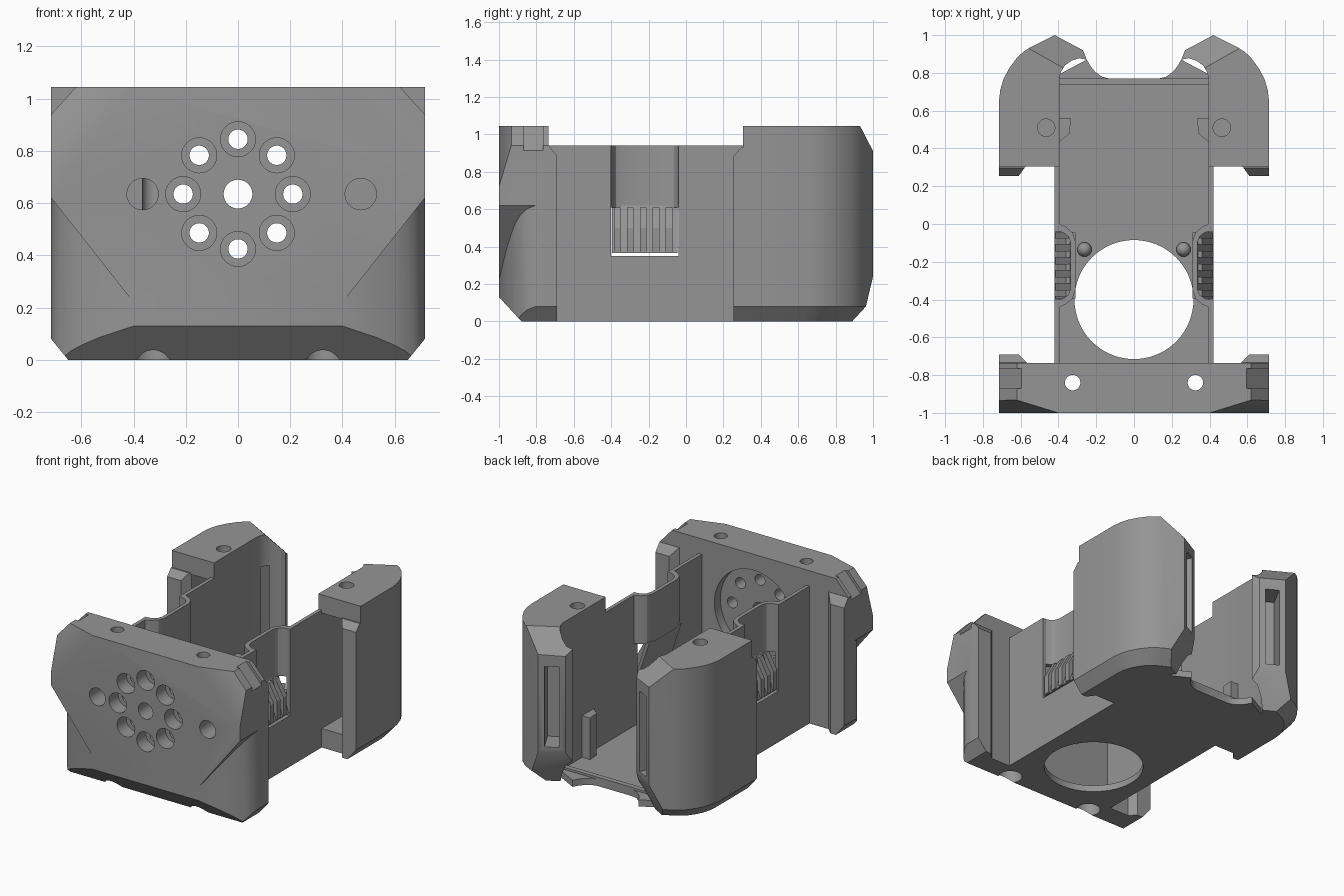
import bpy, bmesh, math
from mathutils import Vector

if "Cube" in bpy.data.objects:
    bpy.data.objects.remove(bpy.data.objects["Cube"])

grey = bpy.data.materials.new("mid_grey")
grey.diffuse_color = (0.3, 0.3, 0.3, 1)
grey.use_nodes = True
grey.node_tree.nodes["Principled BSDF"].inputs["Base Color"].default_value = grey.diffuse_color


def solid(name, rings):
    """Closed solid through rings of matching 3D points."""
    bm = bmesh.new()
    rows = [[bm.verts.new(p) for p in r] for r in rings]
    n = len(rows[0])
    for a, b in zip(rows, rows[1:]):
        for i in range(n):
            j = (i + 1) % n
            bm.faces.new((a[i], a[j], b[j], b[i]))
    bm.faces.new(rows[0])
    bm.faces.new(rows[-1])
    bmesh.ops.recalc_face_normals(bm, faces=bm.faces)
    me = bpy.data.meshes.new(name)
    bm.to_mesh(me)
    bm.free()
    me.materials.append(grey)
    ob = bpy.data.objects.new(name, me)
    bpy.context.collection.objects.link(ob)
    return ob


def prism(name, plan, z0, z1):
    top = z1 if callable(z1) else (lambda x: z1)
    return solid(name, [[(x, y, z0) for x, y in plan], [(x, y, top(x)) for x, y in plan]])


def side_prism(name, profile, y0, y1, s=1):
    return solid(name, [[(s * x, y, z) for x, z in profile] for y in (y0, y1)])


def box(name, x0, x1, y0, y1, z0, z1):
    return prism(name, [(x0, y0), (x1, y0), (x1, y1), (x0, y1)], z0, z1)


def rod(name, c, r, length, axis='z', n=40):
    """Cylinder starting at c and running along +axis."""
    ring = [(r * math.cos(2 * math.pi * i / n), r * math.sin(2 * math.pi * i / n)) for i in range(n)]
    c = Vector(c)
    if axis == 'z':
        return solid(name, [[c + Vector((u, v, d)) for u, v in ring] for d in (0, length)])
    return solid(name, [[c + Vector((u, d, v)) for u, v in ring] for d in (0, length)])


def plane_cut(ob, co, no):
    """Remove everything on the normal side of a plane and cap it."""
    bm = bmesh.new()
    bm.from_mesh(ob.data)
    g = bm.verts[:] + bm.edges[:] + bm.faces[:]
    bmesh.ops.bisect_plane(bm, geom=g, plane_co=co, plane_no=no, clear_outer=True)
    bmesh.ops.holes_fill(bm, edges=[e for e in bm.edges if e.is_boundary], sides=0)
    bmesh.ops.recalc_face_normals(bm, faces=bm.faces)
    bm.to_mesh(ob.data)
    bm.free()


def subtract(ob, cutter):
    mod = ob.modifiers.new("cut", 'BOOLEAN')
    mod.operation, mod.solver, mod.object = 'DIFFERENCE', 'EXACT', cutter
    bpy.context.view_layer.objects.active = ob
    bpy.ops.object.modifier_apply(modifier=mod.name)
    bpy.data.objects.remove(cutter)


def flip(pts, s):
    return [(s * x, y) for x, y in pts]


# Front block with sloped shoulders and chamfered lower edges
front = box("front_block", -.715, .715, -1, -.735, 0, 1.045)
plane_cut(front, (0, -1, .13), (0, -.13, -.12))
for s in (1, -1):
    plane_cut(front, (s * .65, 0, 0), (s * .08, 0, -.065))
    plane_cut(front, (s * .62, 0, 1.045), (s * .105, 0, .095))
    plane_cut(front, (s * .4, -1, 1.045), (s * .0975, -.315, .0945))
for s in (1, -1):
    # rounded lower corner below the slanted shoulder
    corner = [(.4, -1), (.53, -.96), (.6, -.932), (.64, -.912), (.675, -.885), (.7, -.85), (.716, -.8),
              (.9, -.8), (.9, -1.2), (.4, -1.2)]
    subtract(front, prism("cutter", flip(corner, s), -.1, lambda x: .22 + (abs(x) - .4) * 1.27))
    # strap slot behind the top chamfer
    slot = [(.52, 1.1), (.56, 1.1), (.77, .87), (.73, .87)]
    slot = [(x + .025, z) for x, z in slot]
    subtract(front, side_prism("cutter", slot, -.87, -.765, s))
    # screw holes
    subtract(front, rod("cutter", (s * .325, -.84, -.1), .041, 1.3))
    subtract(front, rod("cutter", (s * .325, -.84, -.1), .075, .3))
# fan recess and front ports
subtract(front, rod("cutter", (0, -.8, .635), .3, .2, 'y', 64))
subtract(front, rod("cutter", (0, -1.1, .635), .055, .5, 'y'))
for i in range(8):
    a = i * math.pi / 4
    x, z = .21 * math.cos(a), .635 + .21 * math.sin(a)
    subtract(front, rod("cutter", (x, -1.1, z), .067, .2, 'y'))
    subtract(front, rod("cutter", (x, -1.1, z), .037, .5, 'y'))
for x in (-.365, .47):
    subtract(front, rod("cutter", (x, -1.1, .635), .06, .25, 'y'))

# Floor with round opening and concave rear edge
half = [(.42, -.74), (.42, .78), (.25, .87), (.23, .835), (.205, .805), (.17, .78), (.13, .77)]
floor = prism("floor", half + flip(half[::-1], -1), 0, .045)
subtract(floor, rod("cutter", (0, -.4, -.1), .315, .4, 'z', 72))
box("floor_rear_lip", -.395, .395, .735, .77, .02, .06)

for s, side in ((1, "right"), (-1, "left")):
    # Front locating lip
    lip = prism("front_lip_" + side, flip([(.56, -.74), (.715, -.74), (.715, -.69), (.61, -.69)], s), 0, .94)
    plane_cut(lip, (0, -.69, .885), (0, 1, .8))
    plane_cut(lip, (s * .65, 0, 0), (s * .08, 0, -.065))

    # Rear corner block
    plan = [(.395, .305), (.715, .305), (.715, .65), (.708, .71), (.69, .77), (.66, .825), (.62, .88),
            (.585, .912), (.55, .935), (.42, 1.0), (.27, .92), (.25, .87), (.29, .878), (.33, .865),
            (.365, .84), (.387, .805), (.395, .77)]
    foot = [(x - .065 * max(0, x - .4) / .315, y - .1 * max(0, y - .5) / .5) if x > .4 else (x, y)
            for x, y in plan]
    rings = [[(s * x, y, z) for x, y in p] for p, z in ((foot, 0), (plan, .08), (plan, 1.045))]
    rear = solid("rear_block_" + side, rings)
    plane_cut(rear, (s * .42, 1, .91), (s * -.35, .62, .68))
    plane_cut(rear, (s * .42, 1, .24), (s * -.45, .79, -.40))
    subtract(rear, box("cutter", *sorted((s * .42, s * .665)), .2, .62, .13, .92))
    subtract(rear, rod("cutter", (s * .465, .51, .96), .046, .2))
    # tall window through the slanted rear face
    c, t, o = Vector((.345, .96)), Vector((.88, .47)) * .045, Vector((-.47, .88)) * .16
    win = [tuple(c + t + o), tuple(c - t + o), tuple(c - t - o), tuple(c + t - o)]
    subtract(rear, prism("cutter", flip(win, s), .28, .83))

    # Rear locating lip
    lip = prism("rear_lip_" + side, flip([(.57, .31), (.61, .255), (.715, .255), (.715, .31)], s), 0, .93)
    plane_cut(lip, (0, .255, .885), (0, -1, .9))
    plane_cut(lip, (s * .65, 0, 0), (s * .08, 0, -.065))

    # Side wall with opening for the grip
    wall = box("side_wall_" + side, *sorted((s * .395, s * .42)), -.74, .31, 0, .94)
    subtract(wall, box("cutter", *sorted((s * .3, s * .5)), -.40, -.04, .35, 1.1))

    # Recessed wall above the grip
    jog = [(.42, -.035), (.375, -.045), (.348, -.065), (.335, -.1), (.335, -.34), (.348, -.375),
           (.375, -.395), (.42, -.405), (.395, -.44), (.36, -.425), (.325, -.395), (.31, -.35),
           (.31, -.09), (.325, -.045), (.36, -.015), (.395, 0)]
    prism("recess_wall_" + side, flip(jog, s), .61, .94)

    # Ribbed grip
    side_prism("grip_panel_" + side, [(.395, .365), (.415, .365), (.335, .62), (.31, .62)], -.395, -.045, s)
    for i in range(5):
        y = -.385 + i * .069
        side_prism("grip_rib_%s_%d" % (side, i + 1),
                   [(.405, .37), (.42, .37), (.42, .5), (.36, .61), (.33, .61)], y, y + .036, s)

    # Cable bracket and floor peg
    prism("bracket_" + side, flip([(.4, .43), (.34, .48), (.335, .56), (.4, .56)], s), .02, .33)
    n = 24
    dome = [[(s * .262 + r * math.cos(2 * math.pi * k / n), -.135 + r * math.sin(2 * math.pi * k / n), z)
             for k in range(n)] for r, z in ((.038, .03), (.038, .06), (.033, .075), (.02, .089), (.006, .094))]
    solid("floor_peg_" + side, dome)

# Smooth shading with crisp edges
bpy.ops.object.select_all(action='SELECT')
bpy.ops.object.shade_smooth_by_angle(angle=math.radians(28))
